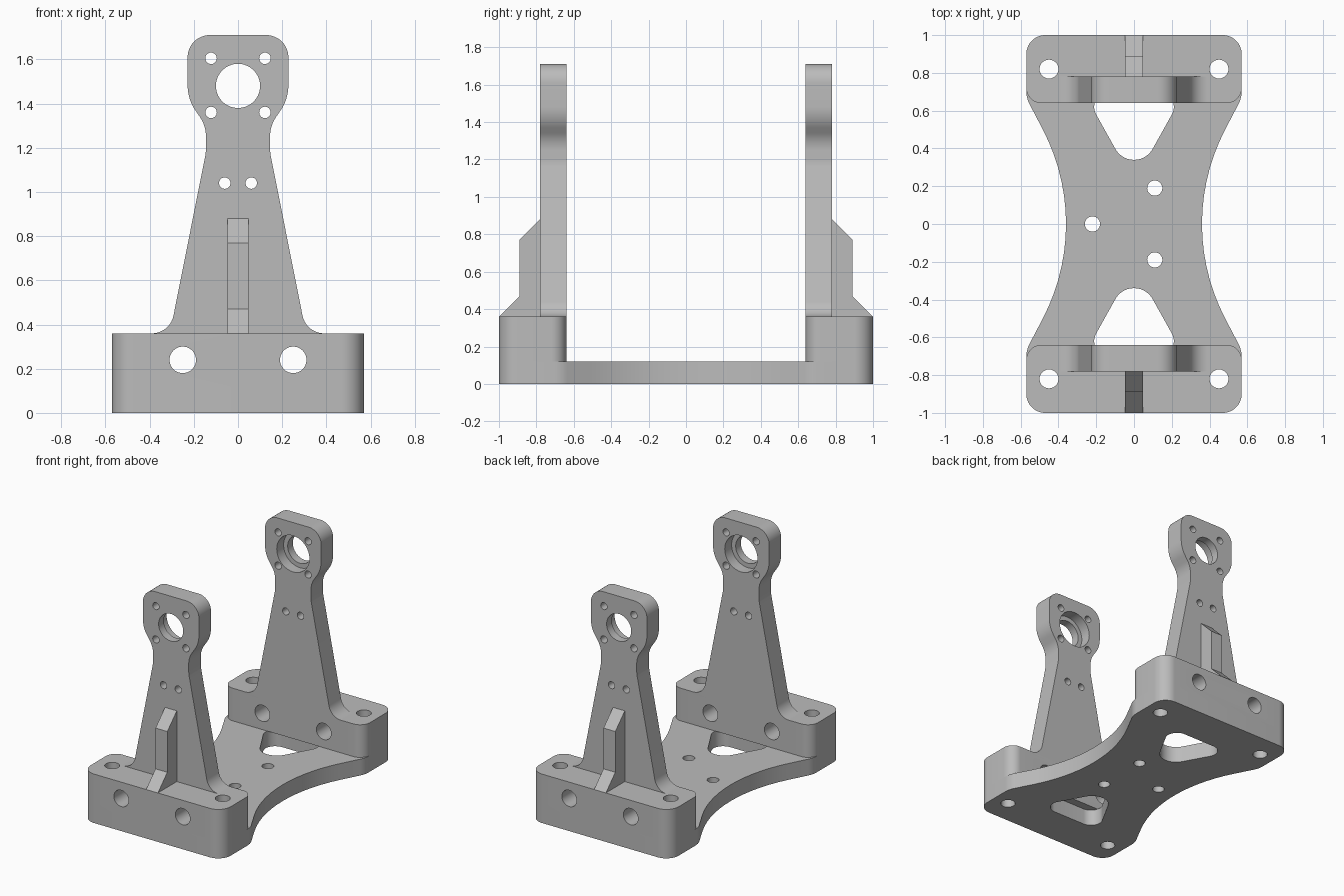
import bpy, bmesh, math
from mathutils import Vector

if "Cube" in bpy.data.objects:
    bpy.data.objects.remove(bpy.data.objects["Cube"], do_unlink=True)

metal = bpy.data.materials.new("plain grey")
metal.use_nodes = True
GREY = (0.5, 0.5, 0.5, 1)
metal.diffuse_color = GREY
metal.node_tree.nodes["Principled BSDF"].inputs["Base Color"].default_value = GREY


def rounded(corners, steps=14):
    """Outline from (a, b, radius) corners, each one filleted."""
    out = []
    for i, (a, b, r) in enumerate(corners):
        p = Vector((a, b))
        if r == 0:
            out.append(p)
            continue
        u = (Vector(corners[i - 1][:2]) - p).normalized()
        v = (Vector(corners[(i + 1) % len(corners)][:2]) - p).normalized()
        half = u.angle(v) / 2
        centre = p + (u + v).normalized() * (r / math.sin(half))
        start = p + u * (r / math.tan(half)) - centre
        end = p + v * (r / math.tan(half)) - centre
        sweep = math.pi - 2 * half
        for k in range(steps + 1):
            t = k / steps
            out.append(centre + (start * math.sin((1 - t) * sweep)
                                 + end * math.sin(t * sweep)) / math.sin(sweep))
    return out


def mirrored(right):
    """Close a right-hand outline with its mirror image."""
    return right + [(-a, b, r) for a, b, r in reversed(right)]


def circle(a, b, r, n=40):
    return [Vector((a + r * math.cos(2 * math.pi * k / n),
                    b + r * math.sin(2 * math.pi * k / n))) for k in range(n)]


def prism(name, outline, axis, lo, hi):
    """Extrude a flat outline along an axis."""
    place = {"X": lambda p, t: (t, p[0], p[1]),
             "Y": lambda p, t: (p[0], t, p[1]),
             "Z": lambda p, t: (p[0], p[1], t)}[axis]
    bm = bmesh.new()
    face = bm.faces.new([bm.verts.new(place(p, lo)) for p in outline])
    ext = bmesh.ops.extrude_face_region(bm, geom=[face])
    shift = Vector(place((0, 0), hi - lo))
    bmesh.ops.translate(bm, vec=shift,
                        verts=[g for g in ext["geom"] if isinstance(g, bmesh.types.BMVert)])
    bmesh.ops.recalc_face_normals(bm, faces=bm.faces)
    mesh = bpy.data.meshes.new(name)
    bm.to_mesh(mesh)
    bm.free()
    mesh.materials.append(metal)
    obj = bpy.data.objects.new(name, mesh)
    bpy.context.collection.objects.link(obj)
    return obj


def activate(obj):
    bpy.ops.object.select_all(action="DESELECT")
    obj.select_set(True)
    bpy.context.view_layer.objects.active = obj


def cut(obj, outline, axis, lo, hi):
    """Cut a prism-shaped opening out of a part."""
    tool = prism("cutter", outline, axis, lo, hi)
    tool.hide_render = True
    mod = obj.modifiers.new("opening", "BOOLEAN")
    mod.operation = "DIFFERENCE"
    mod.solver = "EXACT"
    mod.object = tool
    activate(obj)
    bpy.ops.object.modifier_apply(modifier=mod.name)
    bpy.data.objects.remove(tool, do_unlink=True)


def finish(obj):
    activate(obj)
    bpy.ops.object.shade_smooth_by_angle(angle=math.radians(25))


W, PLATE, BLOCK = 0.57, 0.12, 0.36
INNER, OUTER = -0.64, -0.78

# Waisted base plate
plate = prism("base_plate", rounded(mirrored([
    (W, -1, 0.1), (W, -0.667, 0.15), (0.221, 0, 1.08),
    (W, 0.667, 0.15), (W, 1, 0.1)])), "Z", 0, PLATE)
for s in (-1, 1):
    window = mirrored([(0.267, s * 0.7, 0.08)])
    cut(plate, rounded(window + [(0, s * 0.22, 0.113)]), "Z", -0.1, 0.2)
    for x in (-0.45, 0.45):
        cut(plate, circle(x, s * 0.82, 0.05), "Z", -0.1, 0.2)
for x, y in ((-0.22, 0), (0.11, 0.19), (0.11, -0.19)):
    cut(plate, circle(x, y, 0.04), "Z", -0.1, 0.2)

# Foot block with bolt holes
block = prism("front_block", rounded(mirrored([
    (W, -1, 0.1), (W, INNER, 0.08)])), "Z", PLATE, BLOCK)
for x in (-0.45, 0.45):
    cut(block, circle(x, -0.82, 0.05), "Z", 0, 0.5)
for x in (-0.25, 0.25):
    cut(block, circle(x, 0.24, 0.06), "Y", -1.1, -0.5)

# Tapered upright with bearing head
upright = prism("front_upright", rounded(mirrored([
    (0.4, 0.34, 0), (0.4, BLOCK, 0), (0.308, BLOCK, 0.1), (0.145, 1.18, 0.2),
    (0.145, 1.3, 0.16), (0.228, 1.42, 0.2), (0.228, 1.71, 0.1)])), "Y", OUTER, INNER)
cut(upright, circle(0, 1.48, 0.1, 64), "Y", -0.9, -0.5)
cut(upright, circle(0, 1.48, 0.133, 64), "Y", INNER - 0.08, -0.5)
for s in (-1, 1):
    for x, z in ((0.122, 1.605), (0.122, 1.36), (0.06, 1.04)):
        cut(upright, circle(s * x, z, 0.026, 24), "Y", -0.9, -0.5)

# Stiffening rib on the outer face
rib = prism("front_rib", [(OUTER, BLOCK), (-1, BLOCK), (-0.89, 0.47),
                          (-0.89, 0.77), (OUTER, 0.88)], "X", -0.048, 0.048)

# Matching parts at the back
finish(plate)
for part in (block, upright, rib):
    finish(part)
    twin = part.copy()
    twin.name = part.name.replace("front", "back")
    twin.rotation_euler.z = math.pi
    bpy.context.collection.objects.link(twin)
